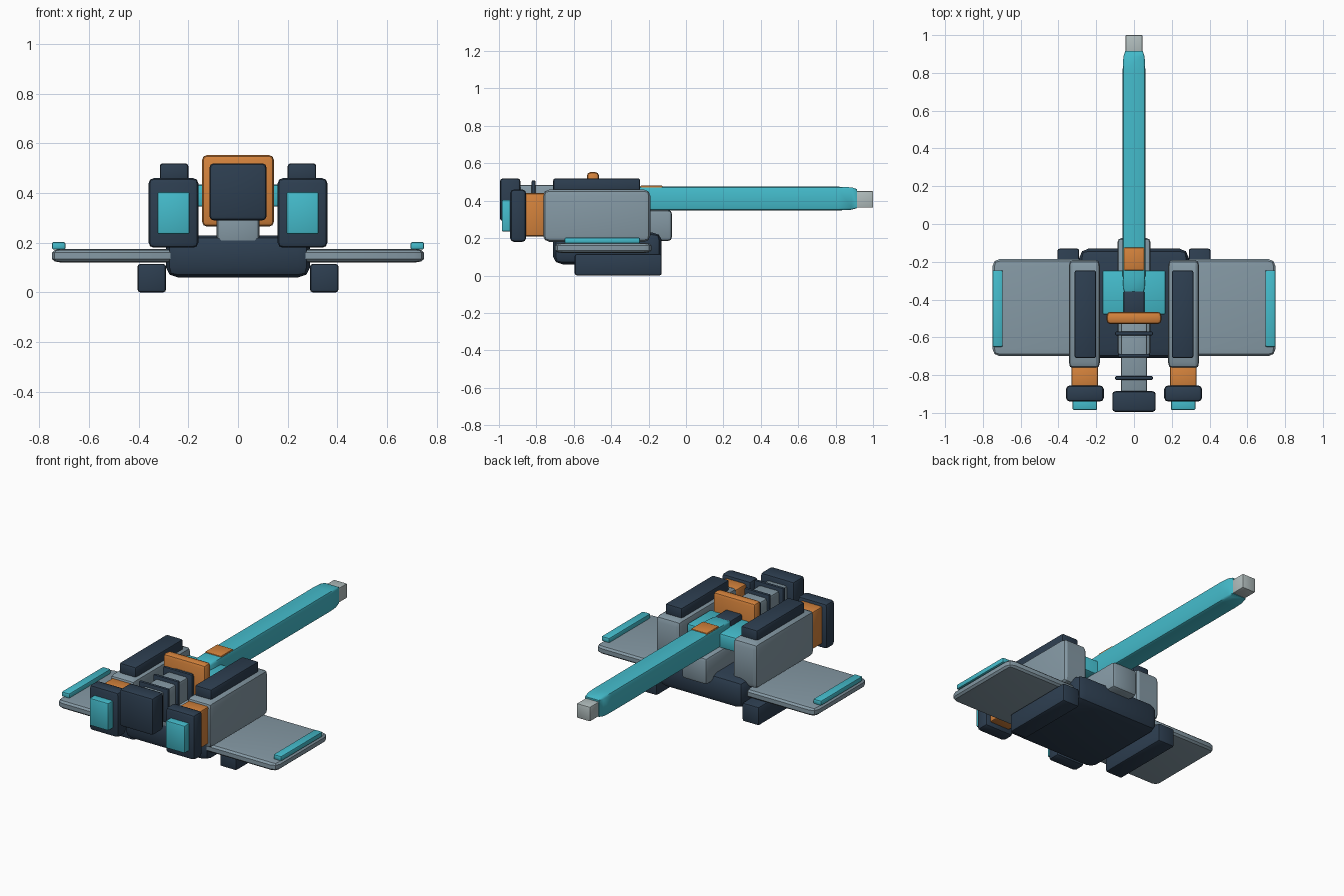
import bpy, bmesh, math
from mathutils import Vector

cube = bpy.data.objects.get("Cube")
if cube:
    bpy.data.objects.remove(cube, do_unlink=True)


def material(name, r, g, b):
    m = bpy.data.materials.new(name)
    m.use_nodes = True
    m.diffuse_color = (r, g, b, 1)
    node = next(n for n in m.node_tree.nodes if n.type == 'BSDF_PRINCIPLED')
    node.inputs["Base Color"].default_value = (r, g, b, 1)
    return m


navy = material("dark navy", 0.026, 0.048, 0.080)
steel = material("steel grey", 0.235, 0.320, 0.375)
cyan = material("bright cyan", 0.058, 0.50, 0.60)
orange = material("orange", 0.66, 0.225, 0.045)
silver = material("pale silver", 0.44, 0.51, 0.51)


def block(name, mat, x, y, z, edge=0.015):
    """Box between the given ranges with rounded edges; edge may differ per axis."""
    e = Vector(edge if isinstance(edge, tuple) else (edge,) * 3)
    lo, hi = Vector((x[0], y[0], z[0])), Vector((x[1], y[1], z[1]))
    bm = bmesh.new()
    bmesh.ops.create_cube(bm, size=1)
    # Bevel in units of the edge size, then scale each axis to its real length
    bmesh.ops.scale(bm, verts=bm.verts, vec=[(hi[i] - lo[i]) / e[i] for i in range(3)])
    bmesh.ops.bevel(bm, geom=bm.edges[:], offset=1, segments=2, profile=0.5,
                    affect='EDGES', clamp_overlap=True)
    bmesh.ops.scale(bm, verts=bm.verts, vec=e)
    bmesh.ops.translate(bm, verts=bm.verts, vec=(lo + hi) / 2)
    bmesh.ops.recalc_face_normals(bm, faces=bm.faces)
    me = bpy.data.meshes.new(name)
    bm.to_mesh(me)
    bm.free()
    me.materials.append(mat)
    ob = bpy.data.objects.new(name, me)
    bpy.context.collection.objects.link(ob)
    bpy.ops.object.select_all(action='DESELECT')
    ob.select_set(True)
    bpy.context.view_layer.objects.active = ob
    bpy.ops.object.shade_smooth_by_angle(angle=math.radians(30))
    return ob


def centred(name, mat, half, y, z, edge=0.015):
    return block(name, mat, (-half, half), y, z, edge)


def pair(name, mat, x, y, z, edge=0.015):
    block("left_" + name, mat, x, y, z, edge)
    block("right_" + name, mat, (-x[1], -x[0]), y, z, edge)


# Hull, wings and skids
centred("hull", navy, 0.29, (-0.71, -0.13), (0.06, 0.23), (0.05, 0.05, 0.04))
pair("wing", steel, (0.24, 0.75), (-0.70, -0.185), (0.12, 0.175), (0.04, 0.04, 0.015))
pair("wing_tip_strip", cyan, (0.695, 0.75), (-0.65, -0.245), (0.172, 0.203), 0.008)
pair("skid", navy, (0.29, 0.405), (-0.595, -0.13), (0, 0.115), 0.012)

# Side engine pods, front to back
pair("pod", steel, (0.18, 0.345), (-0.765, -0.19), (0.18, 0.46), (0.02, 0.035, 0.035))
pair("pod_cap", navy, (0.2, 0.315), (-0.71, -0.245), (0.44, 0.52), 0.012)
pair("pod_collar", orange, (0.19, 0.33), (-0.87, -0.75), (0.21, 0.44), 0.01)
pair("intake_housing", navy, (0.16, 0.36), (-0.94, -0.855), (0.18, 0.46), 0.02)
pair("intake_light", cyan, (0.195, 0.325), (-0.985, -0.92), (0.235, 0.405), 0.008)

# Central spine
centred("cradle", steel, 0.087, (-0.70, -0.075), (0.185, 0.35), 0.02)
centred("stock", steel, 0.07, (-0.9, -0.5), (0.30, 0.485), 0.015)
centred("nose_block", navy, 0.115, (-0.995, -0.885), (0.29, 0.52), 0.017)
for i, (y, half) in enumerate([(-0.815, 0.1), (-0.697, 0.085), (-0.58, 0.1)]):
    centred("stock_ring_%d" % (i + 1), navy, half, (y - 0.01, y + 0.01), (0.3, 0.508), 0.006)
centred("frame", orange, 0.145, (-0.53, -0.465), (0.265, 0.553), 0.02)
centred("breech", cyan, 0.168, (-0.48, -0.245), (0.345, 0.435), 0.012)
centred("breech_cap", navy, 0.055, (-0.48, -0.355), (0.34, 0.468), 0.008)

# Long barrel
centred("barrel", cyan, 0.06, (-0.37, 0.915), (0.348, 0.475), (0.013, 0.1, 0.013))
centred("barrel_marker", orange, 0.055, (-0.245, -0.125), (0.455, 0.481), 0.006)
centred("muzzle", silver, 0.045, (0.88, 1.0), (0.363, 0.452), 0.005)
